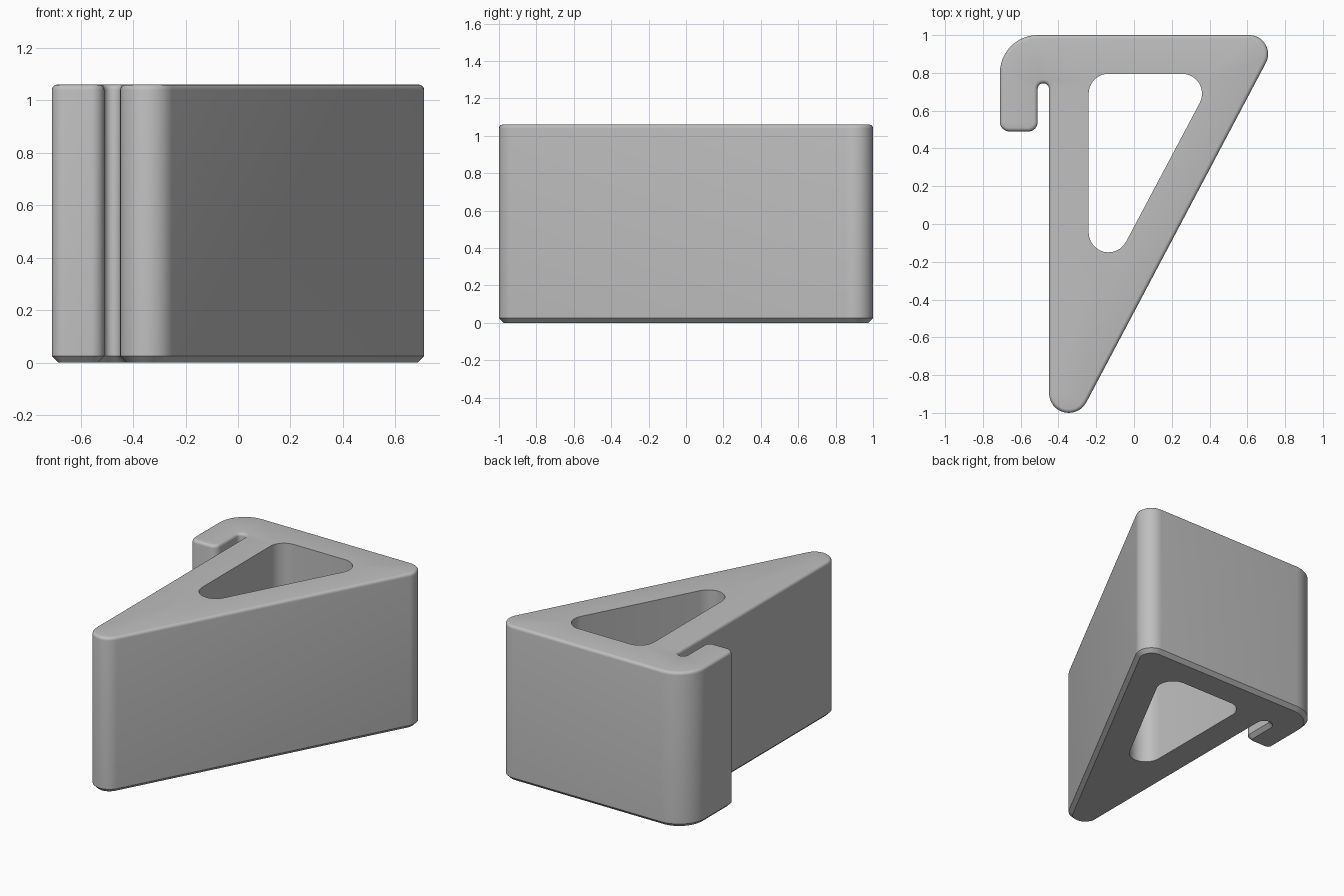
import bpy
import bmesh
from math import radians, sin, cos, pi

if "Cube" in bpy.data.objects:
    bpy.data.objects.remove(bpy.data.objects["Cube"], do_unlink=True)

HEIGHT = 1.06
ROUND = 0.02       # rounded top rim
CHAMFER = 0.025    # flat bottom chamfer
SLOPE = -28        # outward direction of the slanted side, degrees

# Corner arcs: centre x, centre y, radius, start angle, end angle (falling angle = concave)
BODY = [
    (-0.66, 0.54, 0.05, 180, 270),                # hook end
    (-0.56, 0.54, 0.05, 270, 360),
    (-0.48, 0.715, 0.03, 180, 0),                 # slot
    (-0.345, -0.895, 0.105, 180, 360 + SLOPE),    # front tip
    (0.61, 0.90, 0.10, SLOPE, 90),                # back left corner
    (-0.51, 0.80, 0.20, 90, 180),                 # back right corner
]
WINDOW = [
    (-0.135, -0.045, 0.105, 180, 360 + SLOPE),
    (0.255, 0.69, 0.105, SLOPE, 90),
    (-0.135, 0.69, 0.105, 90, 180),
]


def outline(arcs, inset=0.0, steps=12):
    """Points along the corner arcs, moved inwards by inset."""
    points = []
    for cx, cy, r, a, b in arcs:
        reach = r - inset if b > a else r + inset
        for i in range(steps + 1):
            t = radians(a + (b - a) * i / steps)
            points.append((cx + reach * cos(t), cy + reach * sin(t)))
    return points


def add_wall(bm, arcs, profile):
    """Stack outlines by (inset, z) and return the bottom and top edge loops."""
    rings = [[bm.verts.new((x, y, z)) for x, y in outline(arcs, inset)]
             for inset, z in profile]
    n = len(rings[0])
    for low, high in zip(rings, rings[1:]):
        for i in range(n):
            j = (i + 1) % n
            bm.faces.new((low[i], low[j], high[j], high[i]))
    return [[bm.edges.get((ring[i], ring[(i + 1) % n])) for i in range(n)]
            for ring in (rings[0], rings[-1])]


bm = bmesh.new()

# Outer wall with chamfered foot and rounded rim, and the straight window wall
rim = [(ROUND * (1 - cos(k * pi / 8)), HEIGHT - ROUND + ROUND * sin(k * pi / 8))
       for k in range(5)]
outer = add_wall(bm, BODY, [(CHAMFER, 0), (0, CHAMFER)] + rim)
inner = add_wall(bm, WINDOW, [(0, 0), (0, HEIGHT)])

# Flat bottom and top around the window
for a, b in zip(outer, inner):
    bmesh.ops.triangle_fill(bm, edges=a + b, use_beauty=True)
bmesh.ops.recalc_face_normals(bm, faces=bm.faces[:])

mesh = bpy.data.meshes.new("wedge_clip")
bm.to_mesh(mesh)
bm.free()
clip = bpy.data.objects.new("wedge_clip", mesh)
bpy.context.collection.objects.link(clip)

# Plain grey plastic
grey = bpy.data.materials.new("light_grey")
grey.use_nodes = True
colour = (0.52, 0.52, 0.52, 1)
grey.diffuse_color = colour
grey.node_tree.nodes["Principled BSDF"].inputs["Base Color"].default_value = colour
mesh.materials.append(grey)

bpy.ops.object.select_all(action="DESELECT")
clip.select_set(True)
bpy.context.view_layer.objects.active = clip
bpy.ops.object.shade_smooth_by_angle(angle=radians(35))
